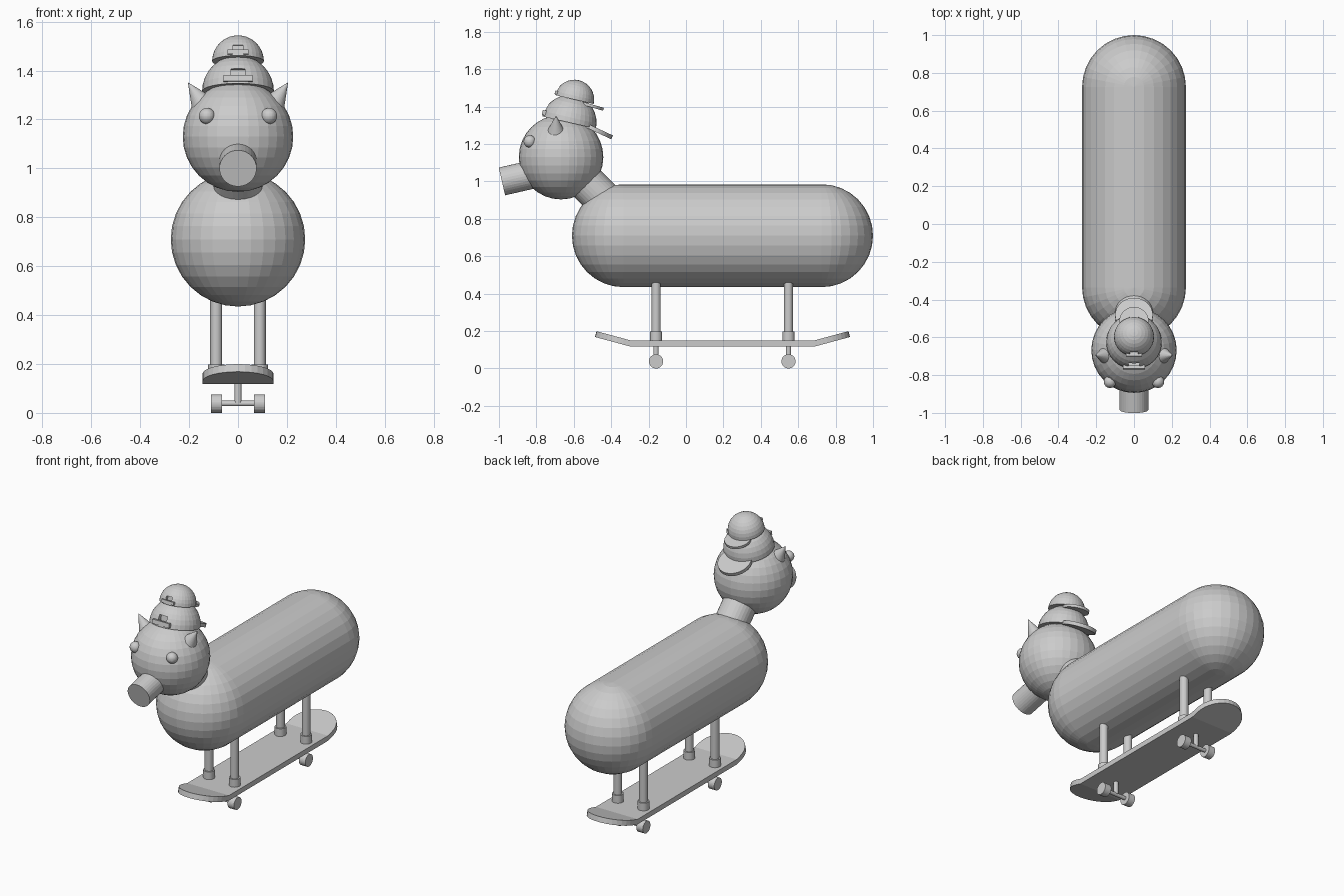
import bpy, bmesh, math
from mathutils import Vector, Matrix

if "Cube" in bpy.data.objects:
    bpy.data.objects.remove(bpy.data.objects["Cube"])


def sphere(name, loc, r):
    bpy.ops.mesh.primitive_uv_sphere_add(segments=32, ring_count=16, radius=r, location=loc)
    bpy.context.object.name = name
    return bpy.context.object


def rod(name, a, b, r1, r2=None, sides=32):
    """Cylinder or cone running from point a to point b."""
    a, b = Vector(a), Vector(b)
    d = b - a
    bpy.ops.mesh.primitive_cone_add(vertices=sides, radius1=r1, radius2=r1 if r2 is None else r2,
                                    depth=d.length, location=(a + b) / 2,
                                    rotation=d.to_track_quat('Z', 'Y').to_euler())
    bpy.context.object.name = name
    return bpy.context.object


def box(name, matrix, size):
    bpy.ops.mesh.primitive_cube_add(size=1)
    ob = bpy.context.object
    ob.name = name
    ob.matrix_world = matrix @ Matrix.Diagonal((*size, 1))
    return ob


# Body: capsule lying along y
sphere("body_front", (0, -0.335, 0.71), 0.275)
sphere("body_rear", (0, 0.725, 0.71), 0.275)
rod("body_middle", (0, -0.335, 0.71), (0, 0.725, 0.71), 0.275)

# Neck, head and snout
rod("neck", (0, -0.445, 0.905), (0, -0.62, 1.08), 0.1)
sphere("head", (0, -0.668, 1.13), 0.226)
rod("snout", (0, -0.70, 1.065), (0, -0.984, 1.0), 0.076)

# Eyes and ears
for side, s in (("left", 1), ("right", -1)):
    sphere(side + "_eye", (s * 0.127, -0.835, 1.214), 0.033)
    rod(side + "_ear", (s * 0.137, -0.695, 1.25), (s * 0.205, -0.695, 1.352), 0.057, 0)


def cap(name, y, z, r, brim_y, brim_z, brim_r, brim_tilt):
    """Backward cap: half dome with a strap opening in front and a brim behind."""
    k = r / 0.147
    frame = Matrix.Translation((0, y, z)) @ Matrix.Rotation(math.radians(-13), 4, 'X')
    dome = sphere(name + "_dome", (0, 0, 0), r)
    bm = bmesh.new()
    bm.from_mesh(dome.data)
    bmesh.ops.bisect_plane(bm, geom=bm.verts[:] + bm.edges[:] + bm.faces[:], dist=1e-5,
                           plane_co=(0, 0, 0), plane_no=(0, 0, 1), clear_inner=True)
    bmesh.ops.holes_fill(bm, edges=[e for e in bm.edges if e.is_boundary])
    bm.to_mesh(dome.data)
    bm.free()
    dome.matrix_world = frame
    # Opening above the strap
    cutter = box(name + "_opening_cutter", frame @ Matrix.Translation((0, -0.14 * k, 0.045 * k)),
                 (0.056 * k, 0.06 * k, 0.04 * k))
    cutter.hide_render = True
    cutter.hide_set(True)
    mod = dome.modifiers.new("opening", 'BOOLEAN')
    mod.object = cutter
    mod.operation = 'DIFFERENCE'
    mod.solver = 'EXACT'
    box(name + "_strap", frame @ Matrix.Translation((0, -0.142 * k, 0.021 * k)),
        (0.118 * k, 0.02 * k, 0.026 * k))
    # Brim
    t = math.radians(brim_tilt)
    n = Vector((0, math.sin(t), math.cos(t))) * 0.011 * k
    c = Vector((0, brim_y, brim_z))
    rod(name + "_brim", c - n, c + n, brim_r)


cap("lower_cap", -0.625, 1.315, 0.147, -0.486, 1.278, 0.1, 25)
cap("upper_cap", -0.597, 1.438, 0.106, -0.515, 1.407, 0.077, 16)

# Board deck: flat middle with two rounded, raised ends
CY, FLAT, KICK, W, Z0 = 0.195, 0.495, 0.187, 0.145, 0.118
bm = bmesh.new()
corner = {(sx, sy): bm.verts.new((sx * W, CY + sy * FLAT, Z0)) for sx in (1, -1) for sy in (1, -1)}
bm.faces.new([corner[c] for c in ((1, 1), (-1, 1), (-1, -1), (1, -1))])
for sy in (1, -1):
    arc = []
    for i in range(17):
        a = math.pi * i / 16
        out = KICK - W + W * math.sin(a)
        arc.append(bm.verts.new((W * math.cos(a), CY + sy * (FLAT + out), Z0 + 0.27 * out)))
    bm.faces.new([corner[(1, sy)]] + arc + [corner[(-1, sy)]])
bmesh.ops.recalc_face_normals(bm, faces=bm.faces)
if bm.faces[:][0].normal.z < 0:
    bmesh.ops.reverse_faces(bm, faces=bm.faces)
mesh = bpy.data.meshes.new("board_deck")
bm.to_mesh(mesh)
bm.free()
deck = bpy.data.objects.new("board_deck", mesh)
bpy.context.collection.objects.link(deck)
solid = deck.modifiers.new("thickness", 'SOLIDIFY')
solid.thickness = 0.032
solid.offset = 1

# Legs, feet, trucks and wheels
for end, y in (("front", -0.16), ("rear", 0.548)):
    rod(end + "_truck_post", (0, y, 0.04), (0, y, 0.125), 0.014)
    rod(end + "_axle", (-0.09, y, 0.039), (0.09, y, 0.039), 0.011)
    for side, s in (("left", 1), ("right", -1)):
        tag = end + "_" + side
        rod(tag + "_leg", (s * 0.089, y, 0.14), (s * 0.089, y, 0.5), 0.0245)
        rod(tag + "_foot", (s * 0.089, y, 0.145), (s * 0.089, y, 0.198), 0.033)
        rod(tag + "_wheel", (s * 0.066, y, 0.038), (s * 0.11, y, 0.038), 0.038)
